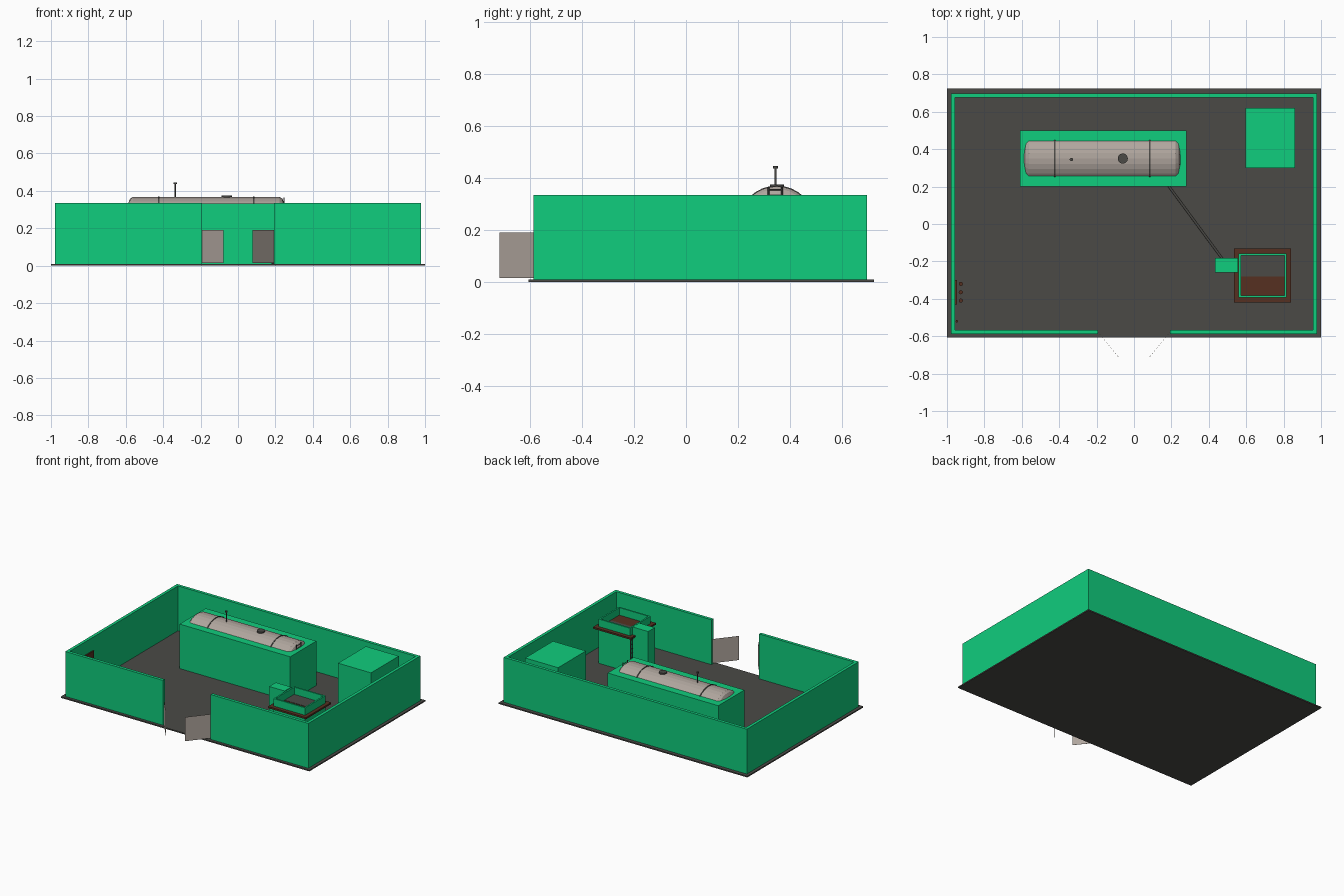
import bpy, bmesh, math
from mathutils import Vector, Matrix

cube = bpy.data.objects.get("Cube")
if cube:
    bpy.data.objects.remove(cube, do_unlink=True)


def material(name, r, g, b):
    m = bpy.data.materials.new(name)
    m.use_nodes = True
    m.diffuse_color = (r, g, b, 1)
    node = next(n for n in m.node_tree.nodes if n.type == 'BSDF_PRINCIPLED')
    node.inputs["Base Color"].default_value = (r, g, b, 1)
    return m


GREEN = material("bright green", 0.005, 0.61, 0.205)
GREY = material("dark grey", 0.07, 0.068, 0.061)
STEEL = material("warm light grey", 0.434, 0.381, 0.342)
BROWN = material("red brown", 0.093, 0.03, 0.015)


def finish(name, bm, mat):
    bmesh.ops.recalc_face_normals(bm, faces=bm.faces)
    mesh = bpy.data.meshes.new(name)
    bm.to_mesh(mesh)
    bm.free()
    mesh.materials.append(mat)
    obj = bpy.data.objects.new(name, mesh)
    bpy.context.scene.collection.objects.link(obj)
    return obj


def box(name, x, y, z, mat):
    """Box from (min, max) pairs."""
    bm = bmesh.new()
    bmesh.ops.create_cube(bm, size=1)
    for v in bm.verts:
        v.co = [p[0] + (p[1] - p[0]) * (c + 0.5) for p, c in zip((x, y, z), v.co)]
    return finish(name, bm, mat)


def rod(name, a, b, r, mat, sides=12):
    """Cylinder between two points."""
    a, b = Vector(a), Vector(b)
    d = b - a
    bm = bmesh.new()
    place = Matrix.Translation((a + b) / 2) @ d.to_track_quat('Z', 'Y').to_matrix().to_4x4()
    bmesh.ops.create_cone(bm, cap_ends=True, segments=sides, radius1=r, radius2=r,
                          depth=d.length, matrix=place)
    return finish(name, bm, mat)


def lathe(name, profile, centre, mat, steps=32):
    """Spin (x, radius) points around a line along x."""
    bm = bmesh.new()
    verts = [bm.verts.new((x, centre[0], centre[1] + r)) for x, r in profile]
    edges = [bm.edges.new(pair) for pair in zip(verts, verts[1:])]
    bmesh.ops.spin(bm, geom=verts + edges, cent=(0, *centre), axis=(1, 0, 0),
                   angle=math.tau, steps=steps)
    bmesh.ops.remove_doubles(bm, verts=bm.verts, dist=1e-5)
    return finish(name, bm, mat)


def ladder(name, a, b, z, rungs):
    """Two rails at a and b with rungs between."""
    for i, p in enumerate((a, b)):
        rod(f"{name}_rail_{i}", (*p, z[0]), (*p, z[1]), 0.003, GREY, 6)
    for i in range(rungs):
        h = z[0] + (z[1] - z[0]) * (i + 0.5) / rungs
        rod(f"{name}_rung_{i}", (*a, h), (*b, h), 0.002, GREY, 6)


# Yard floor and fence
TOP, BASE, T = 0.335, 0.001, 0.022
box("ground_slab", (-1, 1), (-0.608, 0.724), (0, 0.009), GREY)
box("back_wall", (-0.978, 0.978), (0.698 - T, 0.698), (BASE, TOP), GREEN)
for side, s in (("left", 1), ("right", -1)):
    box(f"{side}_wall", sorted((s * 0.978, s * (0.978 - T))),
        (-0.588 + T, 0.698 - T), (BASE, TOP), GREEN)
    box(f"{side}_front_wall", sorted((s * 0.978, s * 0.192)),
        (-0.588, -0.588 + T), (BASE, TOP), GREEN)

    # Gate leaf swung outwards
    hinge, tip = Vector((s * 0.192, -0.578, 0)), Vector((s * 0.078, -0.718, 0))
    off = Vector((0.0015, 0.0012 * s, 0))
    bm = bmesh.new()
    foot = [bm.verts.new(p + Vector((0, 0, 0.015)))
            for p in (hinge - off, hinge + off, tip + off, tip - off)]
    face = bm.faces.new(foot)
    up = bmesh.ops.extrude_face_region(bm, geom=[face])["geom"]
    bmesh.ops.translate(bm, vec=(0, 0, 0.175),
                        verts=[v for v in up if isinstance(v, bmesh.types.BMVert)])
    finish(f"{side}_gate", bm, STEEL)

# Tank half sunk in its plinth
box("tank_plinth", (-0.61, 0.28), (0.2, 0.5), (BASE, 0.332), GREEN)
MID, TY, TZ, R = -0.17, 0.35, 0.223, 0.145
cap = [(0.433, 0), (0.43, 0.06), (0.417, 0.112), (0.407, 0.135), (0.392, R)]
profile = [(MID - x, r) for x, r in cap] + [(MID + x, r) for x, r in reversed(cap)]
lathe("tank", profile, (TY, TZ), STEEL)
for i, x in enumerate((-0.425, 0.085)):
    lathe(f"tank_strap_{i}", [(x - 0.004, R - 0.01), (x - 0.004, R + 0.003),
                              (x + 0.004, R + 0.003), (x + 0.004, R - 0.01)], (TY, TZ), GREY)
rod("manhole_cover", (-0.06, TY, 0.35), (-0.06, TY, 0.376), 0.027, GREY, 24)
rod("vent_pipe", (-0.335, 0.345, 0.34), (-0.335, 0.345, 0.438), 0.004, GREY)
rod("vent_cap", (-0.335, 0.345, 0.437), (-0.335, 0.345, 0.446), 0.009, GREY)
ladder("tank_ladder", (0.247, 0.318), (0.247, 0.37), (0.325, 0.365), 2)

# Storage block
box("storage_block", (0.595, 0.86), (0.3, 0.62), (BASE, 0.332), GREEN)

# Pump house: body, overhanging roof, parapet and side tower
X0, X1, Y0, Y1, P = 0.56, 0.815, -0.393, -0.158, 0.011
box("pump_house_body", (X0, X1), (Y0, Y1), (BASE, 0.27), GREEN)
box("pump_house_roof", (0.535, 0.84), (-0.42, -0.13), (0.264, 0.276), BROWN)
box("roof_panel", (X0 + P, X1 - P), (-0.28, Y1 - P), (0.276, 0.278), GREY)
for name, x, y in (("left", (X1 - P, X1), (Y0, Y1)), ("right", (X0, X0 + P), (Y0, Y1)),
                   ("front", (X0 + P, X1 - P), (Y0, Y0 + P)),
                   ("back", (X0 + P, X1 - P), (Y1 - P, Y1))):
    box(f"{name}_parapet", x, y, (0.27, 0.33), GREEN)
box("pump_tower", (0.432, 0.556), (-0.258, -0.182), (BASE, 0.332), GREEN)
ladder("pump_ladder", (0.55, -0.174), (0.55, -0.15), (0.01, 0.262), 8)

# Pipe across the yard
rod("yard_pipe", (0.18, 0.21, 0.014), (0.475, -0.19, 0.014), 0.006, GREY)

# Fire board with extinguishers on the right wall
box("fire_board", (-0.957, -0.947), (-0.43, -0.3), (0.1, 0.24), BROWN)
for i, y in enumerate((-0.32, -0.365, -0.41)):
    rod(f"extinguisher_{i}", (-0.926, y, 0.01), (-0.926, y, 0.09), 0.011, BROWN, 16)
rod("wall_post", (-0.947, -0.52, 0.01), (-0.947, -0.52, 0.2), 0.007, BROWN, 8)
